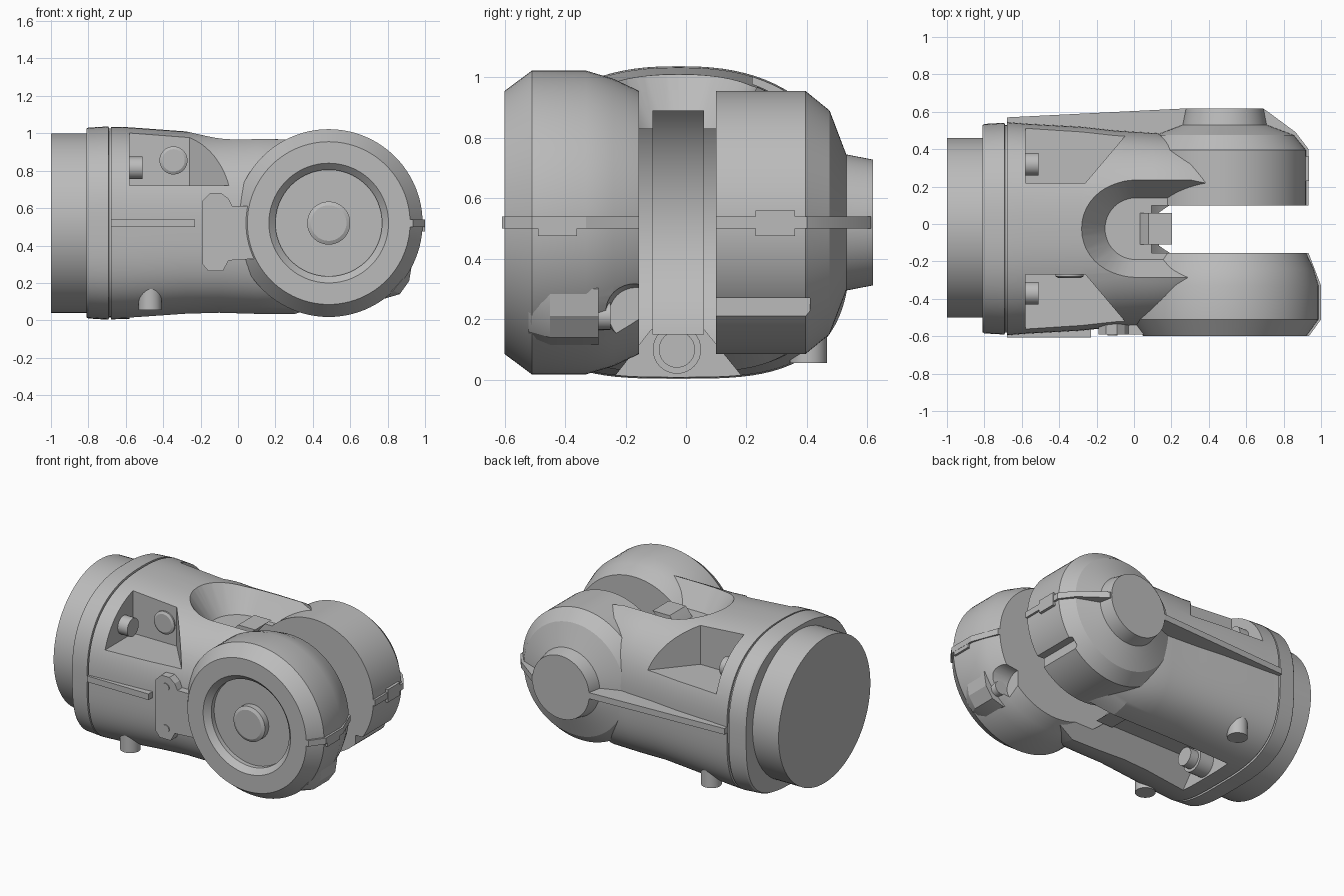
import bpy, bmesh, math
from mathutils import Vector

if "Cube" in bpy.data.objects:
    bpy.data.objects.remove(bpy.data.objects["Cube"], do_unlink=True)

grey = bpy.data.materials.new("cast_grey")
grey.use_nodes = True
COLOUR = (0.5, 0.5, 0.5, 1)
grey.diffuse_color = COLOUR
grey.node_tree.nodes["Principled BSDF"].inputs["Base Color"].default_value = COLOUR

MID_Y, MID_Z = -0.025, 0.52      # body axis
DRUM = (0.485, 0.52)             # joint axis in x, z
ROUND, CASTING = (2, 2), (2.4, 3.2)   # squareness of upper and lower halves


def place(axis, t, u, v):
    """Point at t along an axis, u and v across it."""
    return Vector({"x": (t, u, v), "y": (u, t, v), "z": (u, v, t)}[axis])


def finish(name, bm):
    bmesh.ops.recalc_face_normals(bm, faces=bm.faces)
    mesh = bpy.data.meshes.new(name)
    bm.to_mesh(mesh)
    bm.free()
    mesh.materials.append(grey)
    obj = bpy.data.objects.new(name, mesh)
    bpy.context.collection.objects.link(obj)
    return obj


def skin(name, rings):
    """Join equal rings of points and cap both ends."""
    bm = bmesh.new()
    loops = [[bm.verts.new(p) for p in ring] for ring in rings]
    n = len(loops[0])
    for a, b in zip(loops, loops[1:]):
        for i in range(n):
            j = (i + 1) % n
            bm.faces.new((a[i], a[j], b[j], b[i]))
    bm.faces.new(loops[0])
    bm.faces.new(loops[-1])
    return finish(name, bm)


def oval(axis, t, centre, a, b, n, shape=ROUND):
    points = []
    for i in range(n):
        c, s = math.cos(math.tau * i / n), math.sin(math.tau * i / n)
        power = 2 / (shape[0] if s > 0 else shape[1])
        points.append(place(axis, t,
                            centre[0] + a * math.copysign(abs(c) ** power, c),
                            centre[1] + b * math.copysign(abs(s) ** power, s)))
    return points


def lathe(name, axis, centre, profile, n=80, shape=ROUND):
    """Profile rows are (position, radius) or (position, width, height)."""
    return skin(name, [oval(axis, p[0], centre, p[1], p[-1], n, shape) for p in profile])


def prism(name, axis, points, lo, hi):
    return skin(name, [[place(axis, t, u, v) for u, v in points] for t in (lo, hi)])


def box(name, x, y, z):
    return prism(name, "x", [(y[0], z[0]), (y[1], z[0]), (y[1], z[1]), (y[0], z[1])], *x)


def hull(name, points):
    bm = bmesh.new()
    verts = [bm.verts.new(p) for p in points]
    bmesh.ops.convex_hull(bm, input=verts)
    loose = [v for v in bm.verts if not v.link_faces]
    bmesh.ops.delete(bm, geom=loose, context="VERTS")
    return finish(name, bm)


def cut(obj, *cutters):
    for cutter in cutters:
        mod = obj.modifiers.new("cut", "BOOLEAN")
        mod.operation = "DIFFERENCE"
        mod.solver = "EXACT"
        mod.object = cutter
        bpy.context.view_layer.objects.active = obj
        bpy.ops.object.modifier_apply(modifier=mod.name)
        bpy.data.objects.remove(cutter, do_unlink=True)


# Mounting spigot and grooved collar
lathe("spigot", "x", (-0.02, MID_Z), [(-1, 0.48), (-0.75, 0.48)])
lathe("collar", "x", (MID_Y, MID_Z), [
    (-0.81, 0.553, 0.505), (-0.8, 0.56, 0.51), (-0.692, 0.566, 0.517),
    (-0.69, 0.555, 0.505), (-0.66, 0.555, 0.505)], 96, CASTING)

# Tapering body with clearance for the joint
body = lathe("body", "x", (MID_Y, MID_Z), [
    (-0.68, 0.57, 0.515), (-0.58, 0.562, 0.512), (-0.28, 0.545, 0.49),
    (-0.1, 0.525, 0.485), (0.1, 0.512, 0.492), (0.3, 0.497, 0.495),
    (0.48, 0.45, 0.43)], 96, CASTING)
slot = lathe("slot_cutter", "y", DRUM, [(-0.155, 0.5), (0.1, 0.5)])
scoop = hull("scoop_cutter", [
    p for z, r in ((1.06, 0.325), (0.83, 0.165)) for x in (0.01, 0.5)
    for p in oval("z", z, (x, MID_Y), r, r, 48)])
trough = prism("trough_cutter", "x",
               [(-0.115, 0.165), (0.06, 0.165), (0.21, -0.02), (-0.26, -0.02)], -0.58, 0.55)
cut(body, slot, scoop, trough)

# Upper corner pockets with their screws, on both sides
for side, label in ((-1, "front"), (1, "back")):
    outline = [(-0.58, 0.245), (-0.26, 0.245), (-0.04, 0.505), (-0.04, 0.7), (-0.58, 0.7)]
    cut(body, prism("pocket_cutter", "z",
                    [(x, MID_Y + side * y) for x, y in outline], 0.72, 1.1))
    lathe(label + "_pocket_screw", "x", (MID_Y + side * 0.345, 0.815),
          [(-0.6, 0.06), (-0.51, 0.06)], 32)
    lathe(label + "_lower_stud", "z", (-0.47, MID_Y + side * 0.43),
          [(0.055, 0.062), (0.3, 0.062)], 32)
lathe("pocket_plug", "y", (-0.345, 0.855),
      [(-0.25, 0.075), (-0.28, 0.075), (-0.288, 0.06)], 40)
lathe("trough_screw", "x", (-0.03, 0.1),
      [(-0.6, 0.08), (-0.48, 0.08), (-0.48, 0.06), (-0.42, 0.06)], 32)

# Front drum: chamfered rim, dished face and centre boss
front_drum = lathe("front_drum", "y", DRUM, [
    (-0.155, 0.435), (-0.24, 0.475), (-0.33, 0.502), (-0.51, 0.502), (-0.6, 0.435),
    (-0.6, 0.32), (-0.565, 0.285), (-0.535, 0.285), (-0.535, 0.115),
    (-0.575, 0.115), (-0.585, 0.095)], 96)
notch = hull("notch_cutter", [
    p for x, r in ((0.78, 0.09), (1.1, 0.13))
    for p in oval("x", x, (-0.165, 0.215), r, r, 32)])
cut(front_drum, notch)
lathe("notch_screw", "y", (0.83, 0.21), [(-0.3, 0.045), (-0.25, 0.045)], 24)
hull("front_lug", [
    place("y", y, u, v) for y, points in (
        (-0.52, [(0.9, 0.3), (0.88, 0.22), (0.83, 0.16), (0.77, 0.13)]),
        (-0.45, [(0.93, 0.3), (0.915, 0.21), (0.865, 0.14), (0.78, 0.115)]),
        (-0.29, [(0.93, 0.3), (0.915, 0.21), (0.865, 0.14), (0.78, 0.115)]))
    for u, v in points + [(0.6, 0.2), (0.8, 0.4)]])

# Back drum with stepped cap and a shallow rebate
back_drum = lathe("back_drum", "y", DRUM, [
    (0.1, 0.435), (0.395, 0.435), (0.475, 0.37), (0.53, 0.225), (0.618, 0.208)], 96)
cut(back_drum, box("rebate_cutter", (0.79, 1), (0.05, 0.41), (0.1, 0.27)))

# Curved guide band at the bottom of the slot
arc = [(r, math.radians(180 + reach * i / 12))
       for r, reach, steps in ((0.465, 52.7, range(-12, 13)),
                               (0.55, 42.3, range(12, -13, -1)))
       for i in steps]
prism("guide_band", "y", [(DRUM[0] + r * math.cos(w), DRUM[1] + r * math.sin(w))
                          for r, w in arc], -0.11, 0.06)

# Parting ribs along the body and around the drums
RIB = (0.5, 0.54)
prism("back_body_rib", "z", [(-0.68, 0.4), (-0.68, 0.57), (0.28, 0.618), (0.4, 0.4)], *RIB)
box("front_body_rib", (-0.68, -0.23), (-0.608, -0.45), RIB)
prism("front_drum_rib", "z", [(0.85, -0.155), (0.933, -0.155), (1, -0.33), (1, -0.51),
                              (0.935, -0.6), (0.85, -0.6)], *RIB)
prism("back_drum_rib", "z", [(0.4, 0.1), (0.933, 0.1), (0.933, 0.4), (0.865, 0.49),
                             (0.7, 0.612), (0.4, 0.612)], *RIB)
box("front_rib_tab", (0.9, 0.999), (-0.49, -0.36), (0.475, 0.53))
box("back_rib_tab", (0.85, 0.936), (0.23, 0.36), (0.475, 0.56))

# Bolted bracket joining the front drum to the body
prism("bracket_plate", "y", [
    (-0.19, 0.3), (-0.16, 0.265), (-0.08, 0.265), (-0.05, 0.32), (0.1, 0.33),
    (0.1, 0.61), (-0.03, 0.61), (-0.05, 0.65), (-0.09, 0.68), (-0.15, 0.68),
    (-0.19, 0.64)], -0.59, -0.45)
for z in (0.335, 0.61):
    lathe("bracket_bolt", "y", (-0.115, z), [(-0.55, 0.026), (-0.596, 0.026)], 24)

# Smooth round surfaces, keep machined edges crisp
bpy.ops.object.select_all(action="DESELECT")
for obj in bpy.context.collection.objects:
    if obj.type == "MESH":
        obj.select_set(True)
        bpy.context.view_layer.objects.active = obj
bpy.ops.object.shade_smooth_by_angle(angle=math.radians(20))
